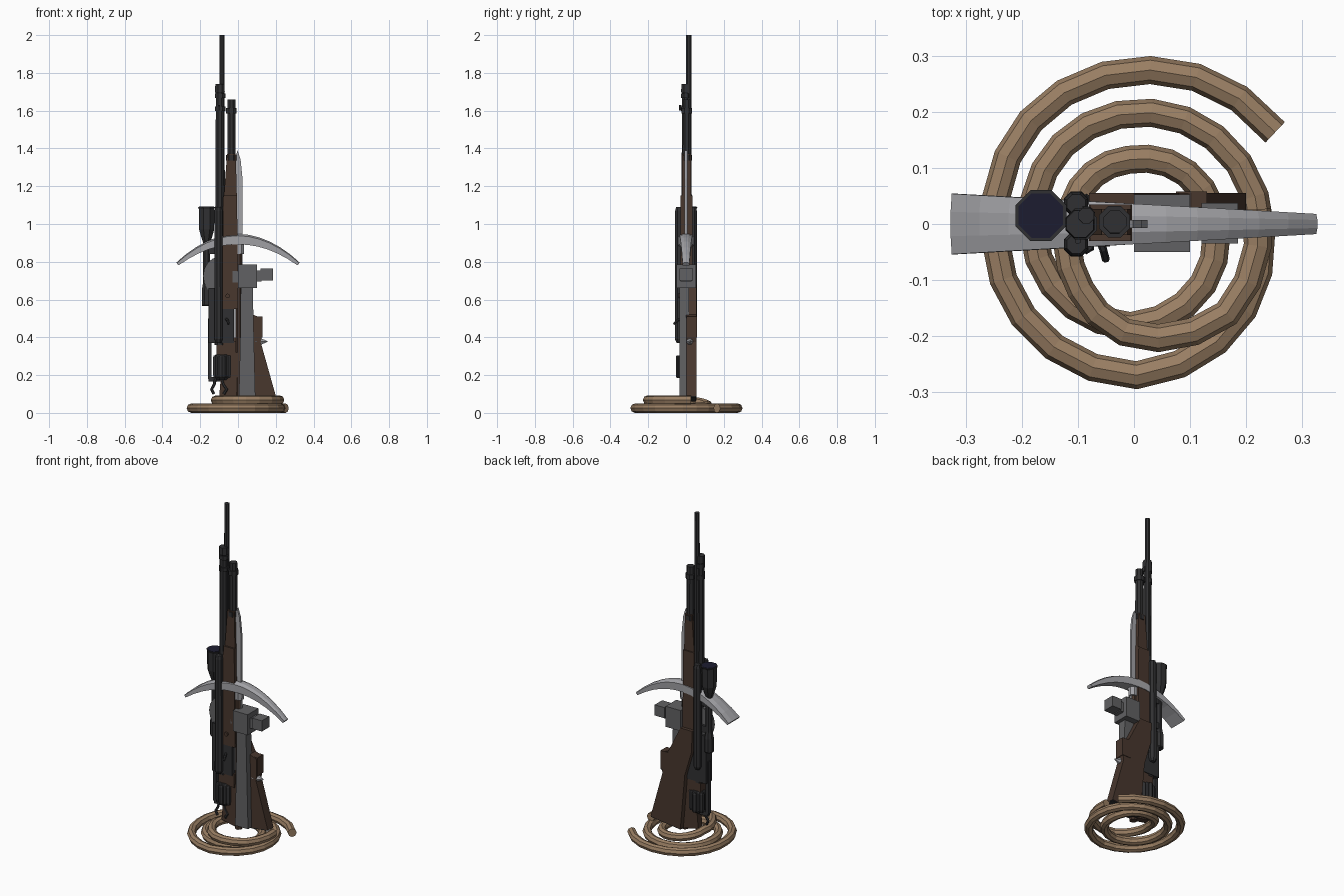
import bpy, bmesh, math
from mathutils import Vector

if "Cube" in bpy.data.objects:
    bpy.data.objects.remove(bpy.data.objects["Cube"])


def material(name, rgb):
    m = bpy.data.materials.new(name)
    m.diffuse_color = (*rgb, 1)
    m.use_nodes = True
    m.node_tree.nodes["Principled BSDF"].inputs["Base Color"].default_value = m.diffuse_color
    return m


IRON = material("dark_iron", (0.03, 0.03, 0.032))
STEEL = material("steel", (0.36, 0.36, 0.38))
GREY = material("worn_grey", (0.12, 0.12, 0.125))
WOOD = material("dark_wood", (0.065, 0.038, 0.027))
ROPE = material("rope", (0.32, 0.21, 0.125))
LENS = material("lens", (0.012, 0.012, 0.03))


def loft(name, rings, mat):
    """Skin a list of equal-length point rings and cap both ends."""
    bm = bmesh.new()
    vs = [[bm.verts.new(p) for p in r] for r in rings]
    n = len(vs[0])
    for a, b in zip(vs, vs[1:]):
        for i in range(n):
            bm.faces.new((a[i], a[(i + 1) % n], b[(i + 1) % n], b[i]))
    bm.faces.new(vs[0][::-1])
    bm.faces.new(vs[-1])
    bmesh.ops.recalc_face_normals(bm, faces=bm.faces)
    me = bpy.data.meshes.new(name)
    bm.to_mesh(me)
    bm.free()
    me.materials.append(mat)
    ob = bpy.data.objects.new(name, me)
    bpy.context.collection.objects.link(ob)
    return ob


def tube(name, x, y, profile, mat, sides=8):
    """Upright turned part from (z, radius) pairs."""
    turn = [2 * math.pi * (i + 0.5) / sides for i in range(sides)]
    return loft(name, [[(x + r * math.cos(t), y + r * math.sin(t), z) for t in turn]
                       for z, r in profile], mat)


def prism(name, outline, y0, y1, mat):
    """Side outline in x, z pushed through y."""
    return loft(name, [[(x, y, z) for x, z in outline] for y in (y0, y1)], mat)


def box(name, x0, x1, y0, y1, z0, z1, mat):
    return prism(name, [(x0, z0), (x1, z0), (x1, z1), (x0, z1)], y0, y1, mat)


def path_tube(name, pts, r, mat, sides=8):
    """Round tube along a path of points."""
    pts = [Vector(p) for p in pts]
    rings = []
    for i, p in enumerate(pts):
        d = (pts[min(i + 1, len(pts) - 1)] - pts[max(i - 1, 0)]).normalized()
        u = d.cross(Vector((0, 0, 1)) if abs(d.z) < 0.8 else Vector((0, 1, 0))).normalized()
        w = d.cross(u)
        rings.append([p + r * (u * math.cos(t) + w * math.sin(t))
                      for t in (2 * math.pi * k / sides for k in range(sides))])
    return loft(name, rings, mat)


# Rope coil: keys are angle, radius, height
keys = [(33, .300, .025), (90, .273, .025), (180, .247, .025), (270, .27, .025),
        (315, .252, .025), (360, .225, .025), (450, .198, .025), (540, .18, .025),
        (630, .182, .025), (675, .165, .025), (720, .145, .025), (810, .115, .04),
        (900, .113, .066), (945, .143, .068), (990, .2, .068), (1035, .23, .068),
        (1092, .22, .068)]
coil = []
for k in range(33, 1093, 17):
    for a, b in zip(keys, keys[1:]):
        if a[0] <= k <= b[0]:
            f = (k - a[0]) / (b[0] - a[0])
            r, z = (a[j] + f * (b[j] - a[j]) for j in (1, 2))
            t = math.radians(k)
            coil.append((r * math.cos(t), r * math.sin(t), z))
            break
path_tube("rope_coil", coil, 0.025, ROPE)

# Pick: curved head, wide adze on the left, point on the right
head = []
for i in range(13):
    s = -1 + i / 6
    x = 0.32 * s
    w = 0.036 - 0.018 * s
    h = 0.033 - 0.022 * abs(s) ** 1.5
    c = Vector((x, 0, 0.915 - 1.25 * x * x))
    nrm = Vector((2.5 * x, 0, 1)).normalized()
    head.append([c + nrm * h * b + Vector((0, w * a, 0))
                 for a, b in ((-1, -.7), (1, -.7), (1, .7), (.4, 1), (-.4, 1), (-1, .7))])
loft("pick_head", head, STEEL)
tube("pick_handle", 0.005, 0, [(0.05, .022), (0.2, .018), (0.86, .018)], WOOD)
tube("pick_socket", 0.008, 0, [(0.84, .026), (0.93, .028)], STEEL)

# Sledge hammer standing on its handle
loft("hammer_handle", [[(x0, -.035, z), (x1, -.035, z), (x1, .015, z), (x0, .015, z)]
                       for z, x0, x1 in ((.08, .005, .092), (.4, .012, .084), (.67, .015, .078))], GREY)
box("hammer_block", 0.0, 0.1, -.05, .053, .66, .785, GREY)
box("hammer_neck", 0.1, 0.125, -.028, .03, .695, .755, GREY)
box("hammer_face", 0.12, 0.185, -.035, .037, .7, .765, GREY)
box("hammer_peen", -0.03, 0.0, -.03, .03, .69, .75, GREY)

# Blade standing behind the guns
prism("sword_blade", [(-.02, .4), (.024, .4), (.024, 1.24), (.014, 1.34), (-.002, 1.39), (-.02, 1.34)],
      -.007, .007, STEEL)

# Hunting rifle: butt, forestock, barrel
prism("rifle_butt", [(.2, .09), (.12, .375), (.126, .4), (.126, .5), (.08, .52), (.05, .58), (-.0, .68),
                     (-.08, .68), (-.075, .55), (-.03, .4), (.0, .065)], .0, .055, WOOD)
prism("butt_plate", [(.0, .06), (.2, .085), (.197, .1), (.0, .075)], .002, .053, IRON)
prism("rifle_stock", [(-.085, .55), (.0, .55), (-.005, 1.15), (-.078, 1.15)], -.03, .035, WOOD)
prism("rifle_fore_end", [(-.075, 1.14), (-.006, 1.14), (-.012, 1.37), (-.058, 1.37)], -.02, .027, WOOD)
tube("rifle_barrel", -.034, .004, [(.6, .026), (1.15, .024), (1.66, .022)], IRON)
box("grip_block", .075, .13, .002, .058, .4, .51, WOOD)
for i, z in enumerate((1.1, 1.35, 1.6)):
    tube(f"rifle_band_{i}", -.035, .004, [(z - .014, .03), (z + .014, .03)], IRON)
loft("spike", [[(x, .02 + r * math.cos(t), .378 + r * math.sin(t))
                for t in (k * math.pi / 3 for k in range(6))]
               for x, r in ((.09, .022), (.125, .018), (.157, .002))], STEEL)

# Second gun: long barrel, shorter barrel below it, tubes on each side
tube("long_barrel", -.085, .015, [(.5, .02), (1.3, .016), (2.0, .015)], IRON)
tube("main_barrel", -.096, 0, [(.36, .03), (1.0, .026), (1.69, .023), (1.7, .028), (1.74, .026)], IRON)
for i, z in enumerate((1.08, 1.61, 1.68)):
    tube(f"barrel_band_{i}", -.094, 0, [(z - .012, .03), (z + .012, .03)], IRON)
tube("front_sight", -.1, -.03, [(1.6, .006), (1.63, .006)], IRON, 6)
for y, z0 in ((-.036, .37), (.036, .45)):
    side = "front" if y < 0 else "back"
    tube(f"{side}_tube", -.103, y, [(z0, .015), (z0 + .02, .024), (1.07, .023), (1.09, .018)], IRON)
box("receiver", -.155, -.02, -.028, .03, .37, .66, IRON)
box("lower_stock", -.115, -.01, -.022, .026, .3, .38, WOOD)
prism("lower_grip", [(-.1, .08), (.0, .06), (0, .32), (-.08, .32)], -.015, .025, WOOD)
path_tube("stock_screw", [(-.055, -.04, .62), (-.055, -.0, .62)], .012, WOOD)

# Revolver cylinder, lever and hooks at the bottom
tube("cylinder", -.085, 0, [(.175, .03), (.19, .042), (.3, .042), (.31, .035)], IRON)
for i in range(6):
    t = math.radians(60 * i + 30)
    tube(f"chamber_{i}", -.085 + .038 * math.cos(t), .038 * math.sin(t),
         [(.185, .012), (.2, .016), (.295, .016), (.305, .012)], IRON, 6)
box("cylinder_frame", -.16, -.14, -.014, .014, .18, .5, IRON)
box("frame_foot", -.155, -.03, -.012, .012, .165, .19, IRON)
for i, (x, dx) in enumerate(((-.12, -.02), (-.085, .025))):
    path_tube(f"trigger_hook_{i}", [(x, -.01, .18), (x + dx * .3, -.012, .15),
                                    (x + dx, -.014, .125), (x + dx * .4, -.016, .1)], .008, IRON, 6)
path_tube("bolt_handle", [(-.065, -.02, .5), (-.055, -.045, .49), (-.05, -.064, .47)], .007, IRON, 6)

# Round plate showing beside the receiver
ring = [2 * math.pi * i / 16 for i in range(16)]
prism("round_plate", [(-.1 + .085 * math.cos(t), .725 + .1 * math.sin(t)) for t in ring], -.014, .014, GREY)

# Telescopic sight with flared bell
tube("scope_body", -.166, .015, [(.565, .024), (.57, .028), (.65, .028), (.69, .02), (.9, .02),
                                 (.94, .034), (.97, .043), (1.08, .045), (1.09, .049)], IRON)
tube("scope_lens", -.166, .015, [(1.086, .043), (1.092, .043)], LENS)
for i, z in enumerate((.7, .86)):
    box(f"scope_mount_{i}", -.17, -.1, .0, .03, z - .02, z + .02, IRON)
